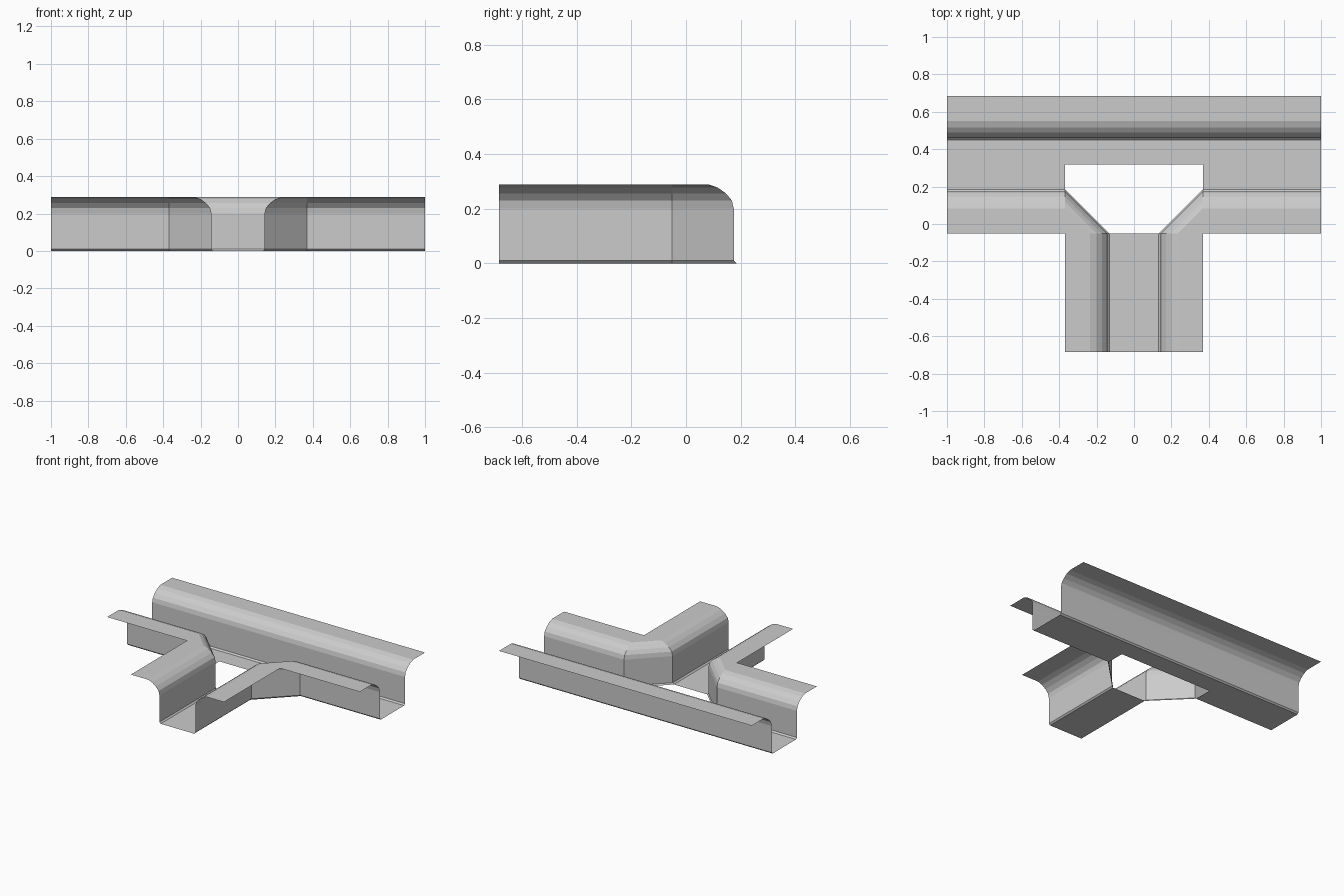
import bpy

if "Cube" in bpy.data.objects:
    bpy.data.objects.remove(bpy.data.objects["Cube"])

HALF = 0.142          # channel half width
MID = 0.317           # y of the main channel's centre line
REACH = 0.368         # centre line to flange edge
CORNER = MID - REACH  # y where the branch channel begins
END_Y = 0.685

# Half cross-section: (distance from centre line, height)
PROFILE = [(0, 0), (HALF - 0.01, 0), (HALF, 0.01), (HALF, 0.2),
           (HALF + 0.007, 0.23), (HALF + 0.029, 0.256),
           (HALF + 0.058, 0.277), (HALF + 0.092, 0.289), (REACH, 0.289)]


def loft(name, start, end, profile):
    """Join the profile at two stations with flat strips, mirrored in x."""
    verts = [start(d, z) for d, z in profile] + [end(d, z) for d, z in profile]
    n = len(profile)
    faces = []
    for i in range(n - 1):
        f = [i, i + 1, n + i + 1, n + i]
        if (profile[i + 1][0] == REACH and
                max(abs(a - b) for a, b in zip(verts[i + 1], verts[n + i + 1])) < 1e-6):
            f = [i, i + 1, n + i]      # flange tapers to one point
        faces.append(f)
    mesh = bpy.data.meshes.new(name)
    mesh.from_pydata(verts, [], faces)
    mesh.validate()
    obj = bpy.data.objects.new(name, mesh)
    bpy.context.collection.objects.link(obj)
    mod = obj.modifiers.new("mirror", 'MIRROR')
    mod.use_clip = True
    mod.merge_threshold = 0.0005
    return obj


def along_x(x, side):
    return lambda d, z: (x, MID + side * d, z)


def along_y(y):
    return lambda d, z: (d, y, z)


# Long rear half of the main channel
loft("rear_channel_wall", along_x(0, 1), along_x(1, 1), PROFILE)
# Front halves of the main channel, either side of the opening
loft("front_channel_wall", along_x(1, -1), along_x(REACH, -1), PROFILE)
# Diagonal corner walls, no floor
loft("diagonal_corner_wall", along_x(REACH, -1), along_y(CORNER), PROFILE[1:])
# Branch channel running to the front
loft("branch_channel", along_y(CORNER), along_y(-END_Y), PROFILE)
